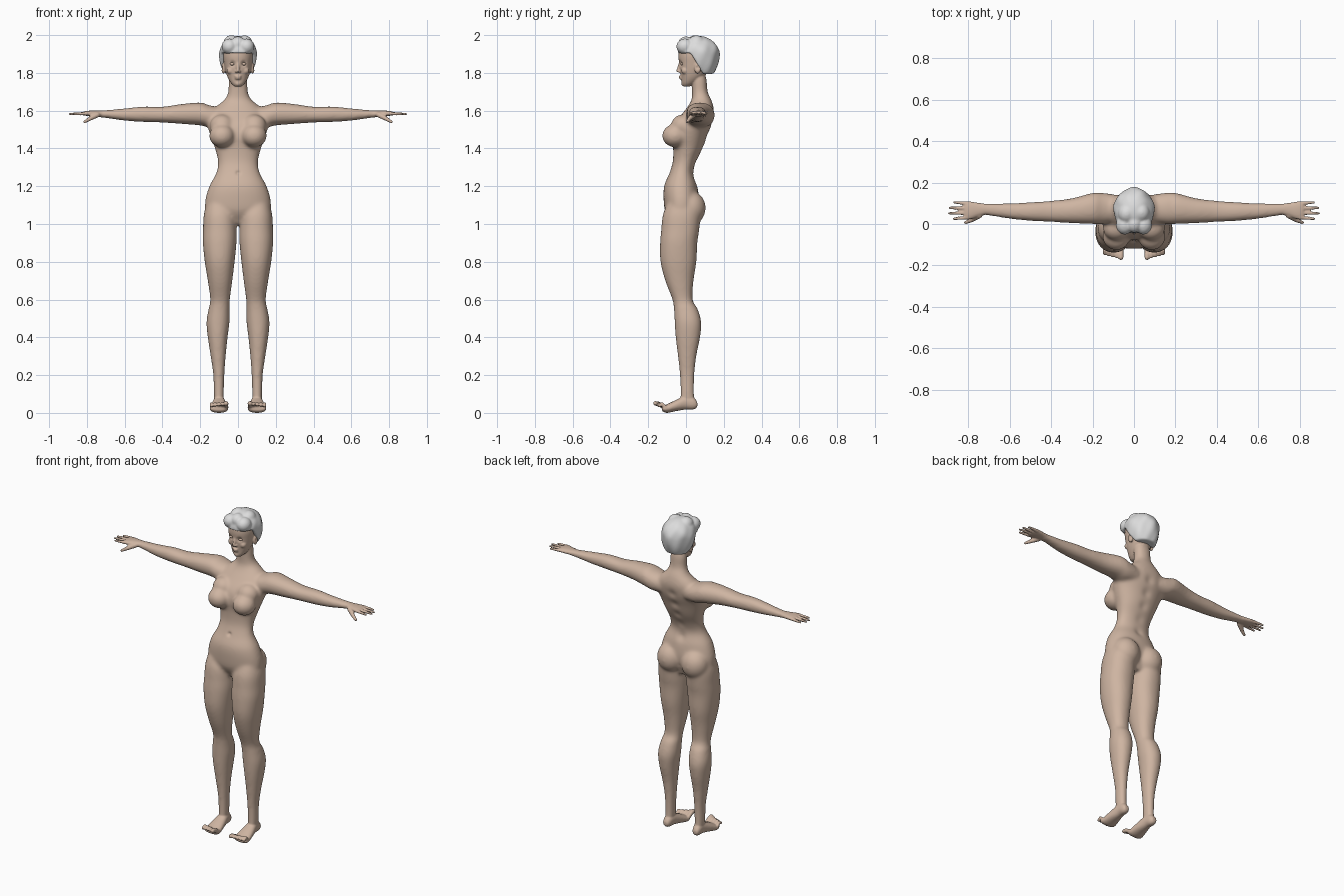
import bpy, bmesh, math
from mathutils import Vector, Matrix

if "Cube" in bpy.data.objects:
    bpy.data.objects.remove(bpy.data.objects["Cube"], do_unlink=True)


def material(name, colour):
    mat = bpy.data.materials.new(name)
    mat.use_nodes = True
    mat.diffuse_color = (*colour, 1)
    mat.node_tree.nodes["Principled BSDF"].inputs["Base Color"].default_value = (*colour, 1)
    return mat


skin = material("skin", (0.62, 0.46, 0.36))
silver = material("silver hair", (0.72, 0.72, 0.72))


def make_object(name, bm, mat):
    bmesh.ops.recalc_face_normals(bm, faces=bm.faces)
    mesh = bpy.data.meshes.new(name)
    bm.to_mesh(mesh)
    bm.free()
    mesh.materials.append(mat)
    obj = bpy.data.objects.new(name, mesh)
    bpy.context.collection.objects.link(obj)
    return obj


def fuse(obj, voxel, rounds):
    """Merge overlapping volumes into one skin and soften the joins."""
    remesh = obj.modifiers.new("fuse", 'REMESH')
    remesh.mode = 'VOXEL'
    remesh.voxel_size = voxel
    soften = obj.modifiers.new("soften", 'SMOOTH')
    soften.factor = 0.5
    soften.iterations = rounds
    bpy.context.view_layer.update()
    graph = bpy.context.evaluated_depsgraph_get()
    baked = bpy.data.meshes.new_from_object(obj.evaluated_get(graph))
    obj.modifiers.clear()
    obj.data = baked


def curve_rows(rows, steps=5):
    """Smoothly interpolate the cross-sections."""
    result = []
    for i in range(len(rows) - 1):
        p, q = rows[max(i - 1, 0)], rows[i]
        r, s = rows[i + 1], rows[min(i + 2, len(rows) - 1)]
        for k in range(steps):
            t = k / steps
            result.append([b + t / 2 * (c - a + t * (2 * a - 5 * b + 4 * c - d + t * (3 * (b - c) + d - a)))
                           for a, b, c, d in zip(p, q, r, s)])
    return result + [list(rows[-1])]


def loft(bm, rows, axis, sign=1, sides=40, power=0.92):
    """Skin oval sections given as position, low and high on both other axes."""
    rings = []
    for t, a0, a1, b0, b1 in curve_rows(rows):
        ring = []
        for k in range(sides):
            angle = 2 * math.pi * k / sides
            c, s = math.cos(angle), math.sin(angle)
            a = (a0 + a1) / 2 + (a1 - a0) / 2 * math.copysign(abs(c) ** power, c)
            b = (b0 + b1) / 2 + (b1 - b0) / 2 * math.copysign(abs(s) ** power, s)
            x, y, z = {'x': (t, a, b), 'y': (a, t, b), 'z': (a, b, t)}[axis]
            ring.append(bm.verts.new((x * sign, y, z)))
        rings.append(ring)
    for low, high in zip(rings, rings[1:]):
        for k in range(sides):
            n = (k + 1) % sides
            bm.faces.new((low[k], low[n], high[n], high[k]))
    bm.faces.new(rings[0])
    bm.faces.new(rings[-1])


def blob(bm, centre, radii, sign=1, detail=3):
    place = Matrix.Translation((centre[0] * sign, centre[1], centre[2]))
    bmesh.ops.create_icosphere(bm, subdivisions=detail, radius=1, matrix=place @ Matrix.Diagonal((*radii, 1)))


def digit(bm, points, r0, r1, sign=1, beads=9):
    """Tapered finger or toe along a bent path."""
    spans = len(points) - 1
    for i in range(spans):
        for k in range(beads + 1):
            t = k / beads
            r = r0 + (r1 - r0) * (i + t) / spans
            blob(bm, Vector(points[i]).lerp(Vector(points[i + 1]), t), (r, r, r), sign, 2)


def symmetric(rows):
    return [(z, -w, w, y0, y1) for z, w, y0, y1 in rows]


# Trunk and neck
trunk = symmetric([
    (1.0, .09, -.07, .04), (1.06, .165, -.108, .06), (1.12, .174, -.118, .07),
    (1.2, .152, -.116, .06), (1.27, .115, -.088, .04), (1.33, .106, -.07, .055),
    (1.4, .122, -.068, .09), (1.47, .147, -.075, .115), (1.53, .162, -.06, .138),
    (1.59, .145, -.015, .148), (1.63, .105, .015, .143), (1.66, .07, .03, .133),
    (1.7, .052, .032, .115), (1.76, .05, .03, .11), (1.8, .045, .03, .1)])

leg = [
    (1.13, .04, .16, -.09, .06), (1.05, .012, .181, -.122, .075), (.97, .007, .185, -.131, .07),
    (.9, .008, .186, -.137, .06), (.8, .018, .176, -.135, .055), (.7, .03, .16, -.11, .04),
    (.6, .043, .147, -.072, .035), (.55, .044, .156, -.064, .062), (.48, .045, .167, -.06, .081),
    (.4, .055, .16, -.055, .075), (.3, .065, .145, -.043, .055), (.2, .072, .131, -.033, .045),
    (.1, .075, .128, -.03, .043), (.05, .077, .126, -.035, .05)]

arm = [
    (.08, .01, .14, 1.51, 1.615), (.15, .0, .15, 1.51, 1.628), (.2, .0, .15, 1.522, 1.643),
    (.3, .004, .124, 1.53, 1.635), (.4, .01, .112, 1.537, 1.621), (.5, .015, .105, 1.54, 1.622),
    (.6, .025, .1, 1.547, 1.612), (.7, .04, .1, 1.561, 1.603), (.75, .042, .1, 1.565, 1.6)]

bm = bmesh.new()
loft(bm, trunk, 'z')
for side in (1, -1):
    loft(bm, leg, 'z', side)
    loft(bm, arm, 'x', side)
    # Seat and chest volumes
    blob(bm, (.083, .025, 1.085), (.084, .08, .09), side)
    blob(bm, (.085, -.058, 1.467), (.068, .069, .062), side)
    blob(bm, (.085, -.02, 1.52), (.065, .06, .06), side)
body = make_object("body", bm, skin)
fuse(body, 0.008, 14)

# Finer parts are added to the fused body
bm = bmesh.new()
bm.from_mesh(body.data)

head = symmetric([
    (1.728, .018, -.016, .02), (1.745, .036, -.022, .05), (1.775, .054, -.025, .09),
    (1.81, .066, -.031, .12), (1.85, .074, -.036, .14), (1.89, .079, -.04, .15),
    (1.93, .075, -.034, .15), (1.96, .06, -.01, .13), (1.98, .03, .025, .1)])
loft(bm, head, 'z', sides=56)
digit(bm, [(0, -.029, 1.86), (0, -.042, 1.812)], .007, .0095)
blob(bm, (0, -.029, 1.782), (.019, .01, .005))
blob(bm, (0, -.026, 1.771), (.017, .011, .006))
blob(bm, (0, -.01, 1.744), (.018, .016, .015))

foot = [
    (.06, .09, .115, .035, .055), (.052, .082, .122, .024, .07), (.035, .075, .127, .018, .085),
    (0, .07, .13, .018, .092), (-.05, .06, .141, .01, .07), (-.1, .052, .149, 0, .046),
    (-.12, .056, .148, .006, .038), (-.128, .07, .14, .014, .03)]
palm = [
    (.72, .044, .098, 1.565, 1.601), (.75, .036, .102, 1.568, 1.6), (.785, .024, .108, 1.57, 1.6),
    (.81, .022, .109, 1.574, 1.597), (.82, .03, .1, 1.578, 1.592)]

for side in (1, -1):
    # Feet and toes
    loft(bm, foot, 'y', side)
    for i in range(5):
        x = .063 + .0195 * i
        tip = -.162 + .005 * i
        r = .013 if i == 0 else .0095
        digit(bm, [(x, -.105, .026), (x, tip + .015, .048), (x, tip, .05 - .003 * i)], r, r, side, 5)
    # Hands, fingers and thumbs
    loft(bm, palm, 'x', side)
    for i, reach in enumerate((.868, .89, .888, .866)):
        y = .031 + .0225 * i
        spread = y + .004 * (i - 1.5)
        digit(bm, [(.8, y, 1.585), (reach, spread, 1.582)], .0105, .007, side, 14)
    digit(bm, [(.745, .042, 1.578), (.785, .018, 1.557), (.812, .007, 1.541)], .015, .008, side)
    # Ears, cheeks, brows and nostrils
    blob(bm, (.077, .062, 1.825), (.011, .018, .03), side)
    blob(bm, (.04, -.005, 1.812), (.02, .02, .02), side)
    blob(bm, (.01, -.036, 1.806), (.006, .008, .006), side, 2)
    digit(bm, [(.016, -.031, 1.868), (.048, -.014, 1.868)], .007, .006, side)

old = body.data
body.data = bpy.data.meshes.new("body")
bmesh.ops.recalc_face_normals(bm, faces=bm.faces)
bm.to_mesh(body.data)
bm.free()
body.data.materials.append(skin)
bpy.data.meshes.remove(old)
fuse(body, 0.0045, 4)

# Press in the eye sockets, navel, ear hollows and spine
dents = [((0, -.088, 1.27), .012, (0, .008, 0))]
dents += [((0, .05 + .1 * t, 1.24 + .3 * t), .028, (0, -.008, 0)) for t in (0, .25, .5, .75, 1)]
for side in (1, -1):
    dents += [((.03 * side, -.03, 1.848), .013, (0, .011, 0)),
              ((.088 * side, .06, 1.828), .009, (-.006 * side, 0, 0))]
for v in body.data.vertices:
    for centre, size, push in dents:
        if abs(v.co.z - centre[2]) < 3 * size:
            gap = (v.co - Vector(centre)).length / size
            if gap < 3:
                v.co += Vector(push) * math.exp(-gap * gap)

# Eyeballs and lids
for side, label in ((1, "left"), (-1, "right")):
    bm = bmesh.new()
    blob(bm, (.03, -.017, 1.847), (.014, .012, .008), side)
    make_object(label + "_eye", bm, skin)

# Cropped hair cap, with its lower edge cut along the hairline
bm = bmesh.new()
bmesh.ops.create_uvsphere(bm, u_segments=72, v_segments=48, radius=1)
for v in bm.verts:
    x, y, z = v.co
    turn = math.atan2(y, x)
    wave = 1 + .022 * math.sin(5 * turn + 4 * z) + .014 * math.sin(9 * turn - 5 * z)
    y = .064 + .112 * y * wave
    z = 1.9 + (.096 if z > 0 else .16) * z
    blend = min(max((y - .025) / .065, 0), 1)
    v.co = (.099 * x * wave, y, max(z, 1.905 - .11 * blend))
# Swept tufts over the brow and crown
for x, y, z, r in ((-.045, -.005, 1.94, .042), (.045, -.005, 1.94, .042), (0, .0, 1.955, .038),
                   (-.035, .05, 1.958, .042), (.035, .055, 1.958, .041)):
    blob(bm, (x, y, z), (r, r * 1.1, r))
hair = make_object("hair", bm, silver)
fuse(hair, 0.006, 5)

for obj in bpy.context.collection.objects:
    if obj.type == 'MESH' and obj.data.materials and obj.data.materials[0] in (skin, silver):
        for face in obj.data.polygons:
            face.use_smooth = True
